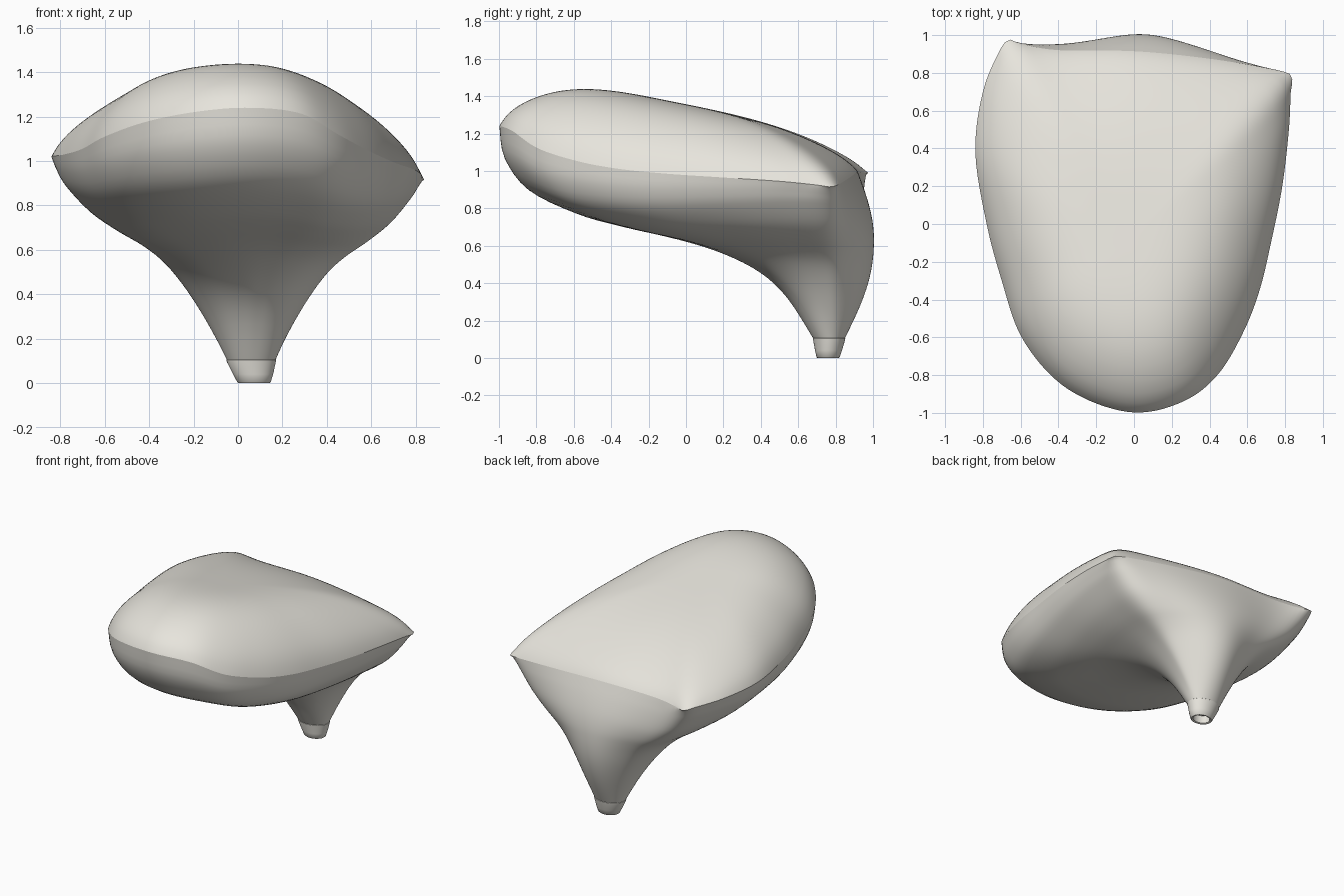
import bpy, math
from mathutils import Vector

if "Cube" in bpy.data.objects:
    bpy.data.objects.remove(bpy.data.objects["Cube"])


def spline(pts, sub, closed=False):
    """Catmull-Rom resampling of a short list of points."""
    n, out = len(pts), []
    P = [Vector(p) for p in pts]
    get = (lambda k: P[k % n]) if closed else (lambda k: P[max(0, min(n - 1, k))])
    for i in range(n if closed else n - 1):
        a, b, c, d = (get(i + k) for k in (-1, 0, 1, 2))
        for j in range(sub):
            t = j / sub
            out.append(0.5 * (2 * b + (c - a) * t + (2 * a - 5 * b + 4 * c - d) * t * t
                              + (3 * b - a - 3 * c + d) * t ** 3))
    if not closed:
        out.append(P[-1])
    return out


def even(pts, count):
    """Space the points of a closed loop evenly."""
    pts = pts + [pts[0]]
    dist = [0]
    for a, b in zip(pts, pts[1:]):
        dist.append(dist[-1] + (b - a).length)
    out, k = [], 0
    for i in range(count):
        d = dist[-1] * i / count
        while dist[k + 1] < d:
            k += 1
        out.append(pts[k].lerp(pts[k + 1], (d - dist[k]) / (dist[k + 1] - dist[k])))
    return out


def relax(ring, times):
    """Round a ring off by averaging neighbours, with a counter-step against shrinking."""
    n = len(ring)
    for _ in range(times):
        for f in (.5, -.47):
            ring = [p.lerp((ring[i - 1] + ring[(i + 1) % n]) / 2, f) for i, p in enumerate(ring)]
    for _ in range(times // 3):
        ring = [p.lerp((ring[i - 1] + ring[(i + 1) % n]) / 2, .5) for i, p in enumerate(ring)]
    return ring


mat = bpy.data.materials.new("cream")
mat.diffuse_color = (.80, .78, .72, 1)
mat.use_nodes = True
mat.node_tree.nodes["Principled BSDF"].inputs["Base Color"].default_value = mat.diffuse_color


def loft(name, rings, cap=False):
    """Skin a stack of closed rings into one smooth object."""
    n = len(rings[0])
    verts = [v for r in rings for v in r]
    faces = [(k * n + i, k * n + (i + 1) % n, (k + 1) * n + (i + 1) % n, (k + 1) * n + i)
             for k in range(len(rings) - 1) for i in range(n)]
    if cap:
        verts.append(sum(rings[-1], Vector()) / n)
        base = (len(rings) - 1) * n
        faces += [(base + i, base + (i + 1) % n, len(verts) - 1) for i in range(n)]
    me = bpy.data.meshes.new(name)
    me.from_pydata(verts, [], faces)
    me.materials.append(mat)
    ob = bpy.data.objects.new(name, me)
    bpy.context.collection.objects.link(ob)
    bpy.ops.object.select_all(action='DESELECT')
    ob.select_set(True)
    bpy.context.view_layer.objects.active = ob
    bpy.ops.object.shade_smooth_by_angle(angle=math.radians(40))


# Seam: closed outline where the upper and lower shells meet, counter-clockwise
seam = even(spline([
    (.838, .765, .915), (.83, .7, .925), (.82, .5, .945), (.785, .2, .965), (.725, -.1, .985),
    (.665, -.35, 1.01), (.58, -.57, 1.05), (.45, -.79, 1.12), (.28, -.93, 1.215),
    (.04, -.998, 1.24), (-.2, -.95, 1.22), (-.42, -.82, 1.175), (-.6, -.59, 1.11),
    (-.7, -.3, 1.055), (-.78, 0, 1.03), (-.84, .38, 1.02), (-.8, .7, 1.015),
    (-.71, .92, 1.005), (-.66, .975, .99), (-.6, .955, .99), (-.4, .92, .995),
    (0, .915, .995), (.4, .875, .965), (.78, .81, .925)], 6, True), 180)


# Upper shell: puffed cushion sloping down towards the back
def crown(x, y):
    return 1.377 - 0.2 * (y + 0.1)


centre = Vector((-.02, -.1))
upper = []
for k in range(32):
    r = 1 - (k / 32) ** 1.6
    drop = .86 * r ** 3.3 + .14 * r ** 25   # soft dome plus a tight roll at the seam
    ring = []
    for s in seam:
        x, y = centre + (s.xy - centre) * r
        ring.append(Vector((x, y, crown(x, y) - (crown(s.x, s.y) - s.z) * drop)))
    upper.append(relax(ring, min(2 * k, 50)))
loft("upper_cushion", upper, cap=True)

# Lower shell: spokes from the seam down to the neck, (radial, height) fractions
front = spline([(1, 1, 0), (.985, .85, 0), (.91, .70, 0), (.76, .59, 0), (.62, .53, 0),
                (.43, .465, 0), (.29, .40, 0), (.17, .31, 0), (.083, .19, 0), (0, 0, 0)], 4)
side = spline([(1, 1, 0), (.97, .95, 0), (.92, .88, 0), (.79, .75, 0), (.64, .65, 0),
               (.48, .56, 0), (.36, .47, 0), (.24, .34, 0), (.12, .18, 0), (0, 0, 0)], 4)


def neck_ring(cx, cy, rx, ry, z):
    ring = []
    for s in seam:
        a = math.atan2(s.y - .35, s.x - .03)
        ring.append(Vector((cx + rx * math.cos(a), cy + ry * math.sin(a), z)))
    return ring


neck = neck_ring(.06, .765, .11, .085, .105)
lower = []
for k, (pf, ps) in enumerate(zip(front, side)):
    ring = []
    for s, n in zip(seam, neck):
        w = max(0, min(1, (.65 - s.y) / 1.6))
        f, g = (ps.lerp(pf, w)).xy
        p = n.lerp(s, f)
        high = s.z - n.z
        high += (1.135 - high) * (1 - f) * w
        p.z = n.z + high * g
        # rounded back wall between the two rear corners
        if s.y > .78:
            u = max(-1, min(1, (s.x - .06) / .75))
            p.y += .13 * math.sin(math.pi * g) * math.cos(u * math.pi / 2) ** .9
        ring.append(p)
    lower.append(relax(ring, min(3 * k, 40))[::-1])
loft("lower_body", lower)

# Neck collar: short tapered tube with a stepped rim and a hollow end
collar = [neck_ring(*a) for a in (
    (.06, .765, .100, .075, .115), (.06, .765, .112, .087, .105), (.06, .765, .110, .085, .095),
    (.068, .762, .090, .072, .04), (.072, .76, .075, .062, .004), (.072, .76, .070, .057, .0),
    (.072, .76, .058, .046, .004), (.07, .76, .062, .05, .06))]
loft("neck_collar", [r[::-1] for r in collar], cap=True)
